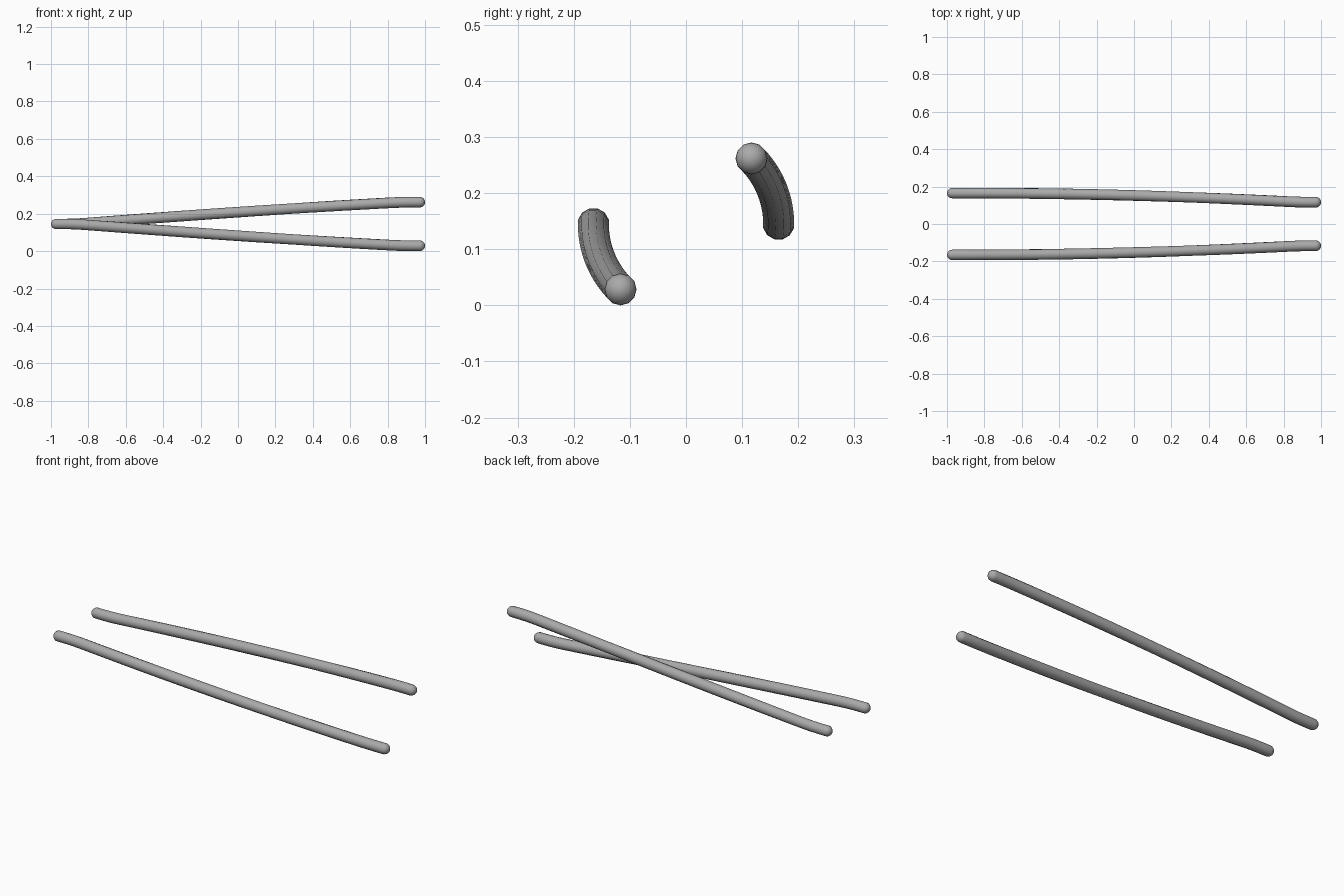
import bpy, bmesh
from math import sin, cos, pi, radians

if "Cube" in bpy.data.objects:
    bpy.data.objects.remove(bpy.data.objects["Cube"])

R, TUBE, SIDES = 0.165, 0.0285, 12      # strand offset, rod radius, rod sides
TWIST, STRAIGHT = radians(45), 0.88     # total twist, start of straight ends
BLEND = 0.05                            # half length of the soft bend
ZC = R * sin(TWIST) + TUBE              # twist axis height

grey = bpy.data.materials.new("dark_grey")
grey.diffuse_color = (0.4, 0.4, 0.4, 1)
grey.use_nodes = True
grey.node_tree.nodes["Principled BSDF"].inputs["Base Color"].default_value = grey.diffuse_color


def ramp(t):
    """max(t, 0) with a rounded corner."""
    if abs(t) < BLEND:
        return (t + BLEND) ** 2 / (4 * BLEND)
    return max(t, 0)


def stations():
    """(x, ring radius) pairs: rounded cap, body, rounded cap."""
    cap = [(1 - TUBE + TUBE * sin(t), TUBE * cos(t))
           for t in (i * pi / 12 for i in range(6))]
    span = STRAIGHT + BLEND
    body = [(-span + 2 * span * i / 36, TUBE) for i in range(37)]
    return [(-x, r) for x, r in reversed(cap)] + body + cap


def strand(name, phase):
    bm = bmesh.new()

    def point(x, r, a):
        # twist is held constant on the straight ends
        k = (ramp(x + STRAIGHT) - ramp(x - STRAIGHT)) / (2 * STRAIGHT)
        k = k * TWIST + phase
        return bm.verts.new((x, R * cos(k) + r * cos(a + k),
                             ZC + R * sin(k) + r * sin(a + k)))

    rings = [[point(x, r, 2 * pi * (j + 0.5) / SIDES) for j in range(SIDES)]
             for x, r in stations()]
    for a, b in zip(rings, rings[1:]):
        for j in range(SIDES):
            n = (j + 1) % SIDES
            bm.faces.new((a[j], a[n], b[n], b[j]))
    # close the cap tips
    for ring, x in ((rings[0], -1), (rings[-1], 1)):
        tip = point(x, 0, 0)
        for j in range(SIDES):
            bm.faces.new((ring[j], ring[(j + 1) % SIDES], tip))
    bmesh.ops.recalc_face_normals(bm, faces=bm.faces)
    for f in bm.faces:
        f.smooth = True
    me = bpy.data.meshes.new(name)
    bm.to_mesh(me)
    bm.free()
    me.materials.append(grey)
    bpy.context.collection.objects.link(bpy.data.objects.new(name, me))


# two rods on opposite sides of the twist axis
strand("upper_twisted_rod", 0)
strand("lower_twisted_rod", pi)
